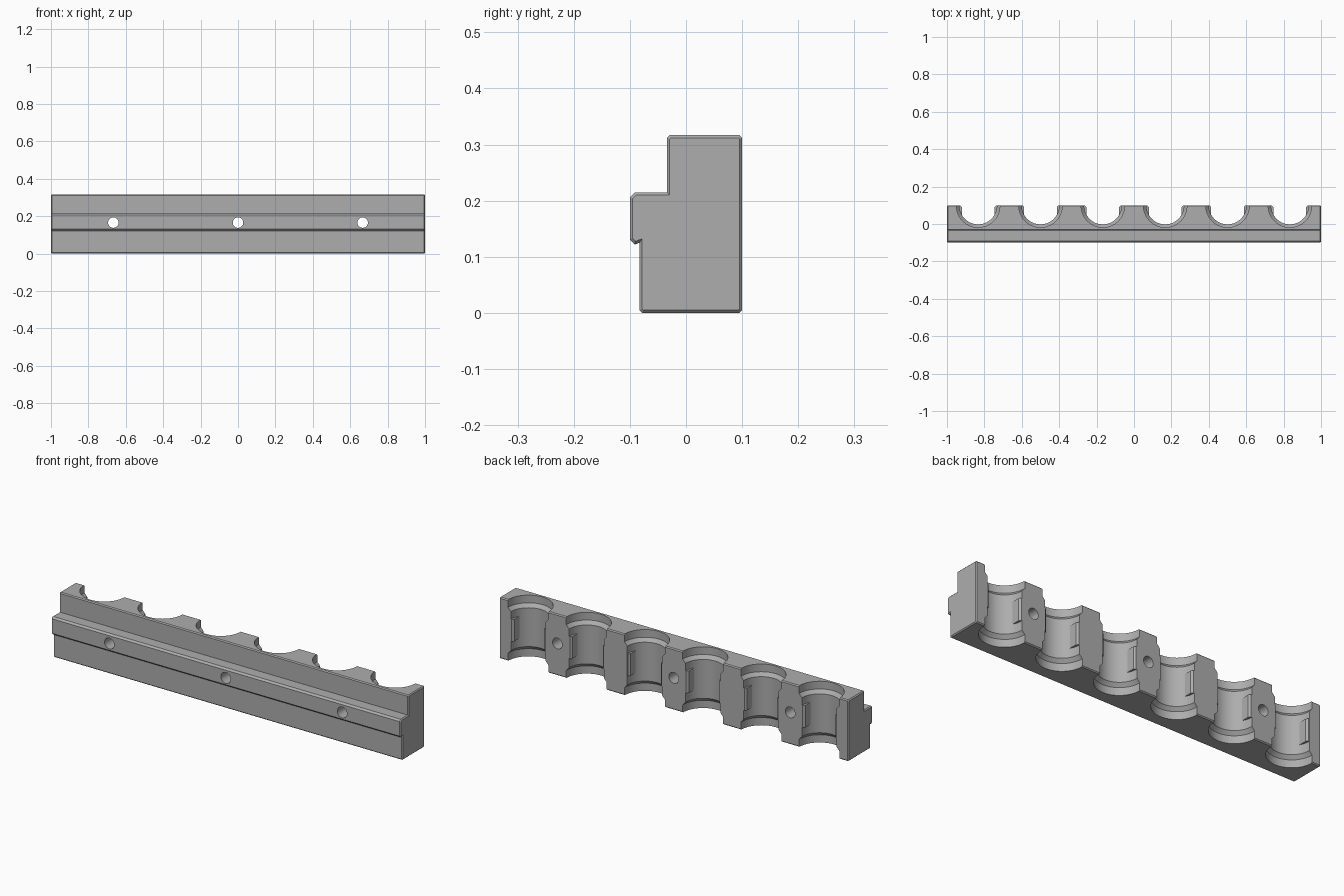
import bpy, bmesh, math
from mathutils import Matrix, Vector

cube = bpy.data.objects.get("Cube")
if cube:
    bpy.data.objects.remove(cube, do_unlink=True)

HALF = 1.0
BACK = 0.10
HEIGHT = 0.317
PITCH = 2 * HALF / 6
BORES = [PITCH * (i - 2.5) for i in range(6)]
BORE_Y = 0.098
R_END, R_MID = 0.116, 0.10
CHAMFER = 0.005

grey = bpy.data.materials.new("plain_grey")
grey.use_nodes = True
colour = (0.42, 0.42, 0.42, 1)
grey.diffuse_color = colour
grey.node_tree.nodes["Principled BSDF"].inputs["Base Color"].default_value = colour


def make_object(name, bm):
    bmesh.ops.recalc_face_normals(bm, faces=bm.faces)
    mesh = bpy.data.meshes.new(name)
    bm.to_mesh(mesh)
    bm.free()
    mesh.materials.append(grey)
    ob = bpy.data.objects.new(name, mesh)
    bpy.context.collection.objects.link(ob)
    return ob


def prism(bm, points, shift):
    """Extrude a closed outline; return the two end faces."""
    base = bm.faces.new([bm.verts.new(p) for p in points])
    out = bmesh.ops.extrude_face_region(bm, geom=[base], use_keep_orig=True)
    verts = [g for g in out["geom"] if isinstance(g, bmesh.types.BMVert)]
    bmesh.ops.translate(bm, verts=verts, vec=Vector(shift))
    top = next(g for g in out["geom"] if isinstance(g, bmesh.types.BMFace))
    return base, top


def lathe(bm, profile, x, y, segments=64):
    """Closed solid of revolution about a vertical axis."""
    rings = []
    for r, z in profile:
        rings.append([bm.verts.new((x + r * math.cos(math.tau * k / segments),
                                    y + r * math.sin(math.tau * k / segments), z))
                      for k in range(segments)])
    for low, high in zip(rings, rings[1:]):
        for k in range(segments):
            n = (k + 1) % segments
            bm.faces.new((low[k], low[n], high[n], high[k]))
    bm.faces.new(rings[0][::-1])
    bm.faces.new(rings[-1])


# Rail body: stepped side profile (y, z) run along x
c = CHAMFER
profile = [(-0.083 + c, 0), (BACK - c, 0), (BACK, c), (BACK, HEIGHT - c),
           (BACK - c, HEIGHT), (-0.034 + c, HEIGHT), (-0.034, HEIGHT - c),
           (-0.034, 0.215), (-0.091, 0.215), (-0.10, 0.206),
           (-0.10, 0.131), (-0.091, 0.122), (-0.083, 0.125), (-0.083, c)]
bm = bmesh.new()
caps = prism(bm, [(-HALF, y, z) for y, z in profile], (2 * HALF, 0, 0))
bmesh.ops.recalc_face_normals(bm, faces=bm.faces)
cap_edges = list({e for f in caps for e in f.edges})
bmesh.ops.bevel(bm, geom=cap_edges, offset=CHAMFER, segments=1, affect='EDGES')
rail = make_object("rail_body", bm)

# Cutter: six vertical bores widened at both ends, and three screw holes
bm = bmesh.new()
for x in BORES:
    lathe(bm, [(R_END, -0.05), (R_END, 0.04), (R_MID, 0.058),
               (R_MID, HEIGHT - 0.058), (R_END, HEIGHT - 0.04),
               (R_END, HEIGHT + 0.05)], x, BORE_Y)
for x in (-2 * PITCH, 0, 2 * PITCH):
    bmesh.ops.create_cone(
        bm, cap_ends=True, segments=32, radius1=0.028, radius2=0.028, depth=0.6,
        matrix=Matrix.Translation((x, 0, 0.166)) @ Matrix.Rotation(math.pi / 2, 4, 'X'))
cutter = make_object("bore_cutter", bm)
cutter.hide_render = True

cut = rail.modifiers.new("bores", 'BOOLEAN')
cut.operation = 'DIFFERENCE'
cut.solver = 'EXACT'
cut.object = cutter
bpy.ops.object.select_all(action='DESELECT')
bpy.context.view_layer.objects.active = rail
rail.select_set(True)
bpy.ops.object.modifier_apply(modifier=cut.name)
bpy.data.objects.remove(cutter, do_unlink=True)
bpy.ops.object.shade_smooth_by_angle(angle=math.radians(20))

# Retaining nubs: flat-faced blocks on both sides of each bore mouth
nub = [(0.112, 0.04), (0.087, 0.046), (0.087, 0.09), (0.096, 0.0995), (0.112, 0.0995)]
bm = bmesh.new()
for x in BORES:
    for side in (-1, 1):
        prism(bm, [(x + side * dx, y, 0.105) for dx, y in nub], (0, 0, 0.115))
make_object("retaining_nubs", bm)
